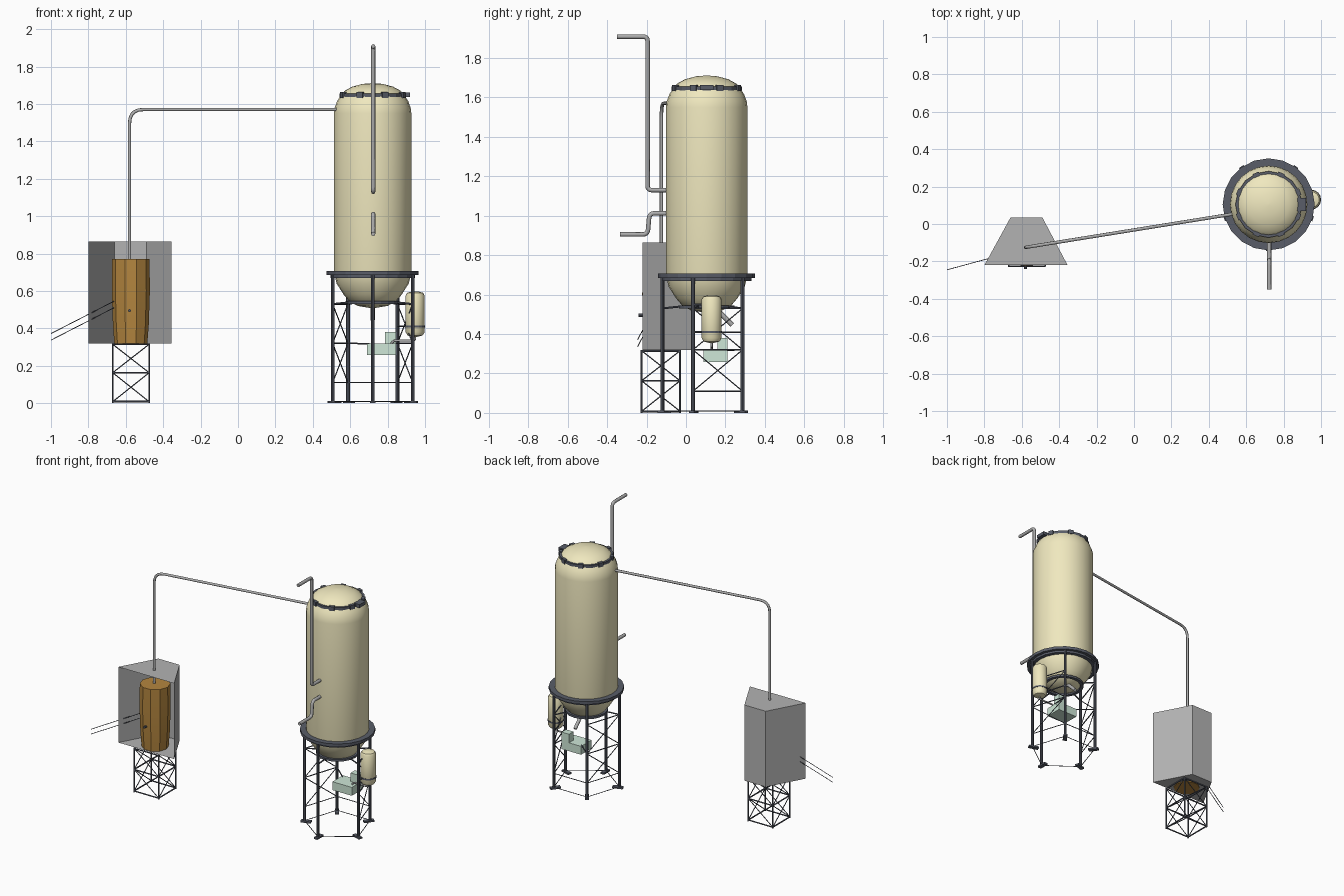
import bpy, bmesh, math
from mathutils import Vector, Matrix

if "Cube" in bpy.data.objects:
    bpy.data.objects.remove(bpy.data.objects["Cube"])

def material(name, r, g, b):
    m = bpy.data.materials.new(name)
    m.diffuse_color = (r, g, b, 1)
    m.use_nodes = True
    m.node_tree.nodes["Principled BSDF"].inputs["Base Color"].default_value = m.diffuse_color
    return m

CREAM = material("cream_paint", 0.87, 0.81, 0.52)
DARK = material("dark_steel", 0.10, 0.11, 0.14)
WOOD = material("brown_wood", 0.46, 0.24, 0.05)
GREEN = material("pale_green", 0.62, 0.80, 0.68)
PIPE = material("pipe_grey", 0.42, 0.42, 0.42)
GREY = material("shelter_grey", 0.45, 0.45, 0.45)

def finish(name, bm, mat, smooth=None):
    me = bpy.data.meshes.new(name)
    bm.to_mesh(me)
    bm.free()
    ob = bpy.data.objects.new(name, me)
    bpy.context.collection.objects.link(ob)
    me.materials.append(mat)
    if smooth:
        bpy.ops.object.select_all(action='DESELECT')
        ob.select_set(True)
        bpy.context.view_layer.objects.active = ob
        bpy.ops.object.shade_smooth_by_angle(angle=math.radians(smooth))
    return ob

def lathe(name, centre, profile, mat, seg=24, smooth=40, closed=False):
    """Spin (radius, z) points about a vertical axis."""
    bm = bmesh.new()
    rings = [[bm.verts.new((centre[0] + r * math.cos(a), centre[1] + r * math.sin(a), z))
              for a in (2 * math.pi * i / seg for i in range(seg))] for r, z in profile]
    pairs = list(zip(rings, rings[1:])) + ([(rings[-1], rings[0])] if closed else [])
    for lo, hi in pairs:
        for i in range(seg):
            j = (i + 1) % seg
            bm.faces.new((lo[i], lo[j], hi[j], hi[i]))
    if not closed:
        bm.faces.new(rings[0][::-1])
        bm.faces.new(rings[-1])
    bmesh.ops.recalc_face_normals(bm, faces=bm.faces)
    return finish(name, bm, mat, smooth)

def rods(name, segments, mat, sides=6):
    """Straight bars: (start, end, radius)."""
    bm = bmesh.new()
    for a, b, r in segments:
        a, b = Vector(a), Vector(b)
        d = b - a
        mx = Matrix.Translation((a + b) / 2) @ d.to_track_quat('Z', 'Y').to_matrix().to_4x4()
        bmesh.ops.create_cone(bm, cap_ends=True, segments=sides, radius1=r, radius2=r,
                              depth=d.length, matrix=mx)
    return finish(name, bm, mat)

def boxes(name, items, mat):
    """Boxes: (centre, size, turn about z)."""
    bm = bmesh.new()
    for c, s, turn in items:
        mx = Matrix.Translation(c) @ Matrix.Rotation(turn, 4, 'Z') @ Matrix.Diagonal((*s, 1))
        bmesh.ops.create_cube(bm, size=1, matrix=mx)
    return finish(name, bm, mat)

def pipe(name, pts, r, bend, mat):
    """Round pipe with rounded corners."""
    pts = [Vector(p) for p in pts]
    path = [pts[0]]
    for p, c, n in zip(pts, pts[1:], pts[2:]):
        a, b = c + (p - c).normalized() * bend, c + (n - c).normalized() * bend
        path += [a.lerp(c, t).lerp(c.lerp(b, t), t) for t in (i / 5 for i in range(6))]
    path.append(pts[-1])
    cu = bpy.data.curves.new(name, 'CURVE')
    cu.dimensions = '3D'
    cu.bevel_depth, cu.bevel_resolution, cu.use_fill_caps = r, 2, True
    sp = cu.splines.new('POLY')
    sp.points.add(len(path) - 1)
    for q, v in zip(sp.points, path):
        q.co = (*v, 1)
    tmp = bpy.data.objects.new(name + "_path", cu)
    me = bpy.data.meshes.new_from_object(tmp)
    bpy.data.objects.remove(tmp)
    bm = bmesh.new()
    bm.from_mesh(me)
    return finish(name, bm, mat, 50)

CX, CY = 0.72, 0.105
C = (CX, CY)

# silo body with domed top and tapered bottom
lathe("silo_body", C, [(0.02, 0.51), (0.08, 0.52), (0.125, 0.545), (0.155, 0.58), (0.193, 0.64),
      (0.207, 0.70), (0.207, 1.55), (0.203, 1.58), (0.19, 1.615), (0.168, 1.65), (0.15, 1.67),
      (0.11, 1.692), (0.055, 1.707), (0.005, 1.711)], CREAM)

# support rings
lathe("main_ring", C, [(0.2, 0.67), (0.226, 0.67), (0.226, 0.685), (0.246, 0.685),
      (0.246, 0.706), (0.2, 0.706)], DARK, 20, None, True)
lathe("lower_ring", C, [(0.118, 0.53), (0.141, 0.53), (0.141, 0.545), (0.118, 0.545)],
      DARK, 20, None, True)
lathe("top_ring", C, [(0.155, 1.636), (0.178, 1.636), (0.178, 1.656), (0.155, 1.656)],
      DARK, 16, None, True)
lugs = []
for i in range(8):
    a = math.pi / 4 * (i + 0.5)
    lugs.append(((CX + 0.171 * math.cos(a), CY + 0.171 * math.sin(a), 1.648), (0.022, 0.035, 0.03), a))
boxes("top_ring_lugs", lugs, DARK)
boxes("top_hatch", [((0.89, CY, 1.65), (0.06, 0.07, 0.024), 0)], DARK)

# five legs with feet, ties and cross braces
def leg_point(k, z, r=0.225):
    a = math.radians(270 + 72 * k)
    return (CX + r * math.cos(a), CY + r * math.sin(a), z)

legs, ties, feet = [], [], []
for k in range(5):
    legs.append((leg_point(k, 0.0), leg_point(k, 0.69), 0.010))
    feet.append((leg_point(k, 0.006, 0.215), (0.07, 0.028, 0.012), math.radians(270 + 72 * k)))
    ties.append((leg_point(k, 0.01), leg_point(k + 1, 0.01), 0.0025))
    if k in (1, 2, 3):
        ties.append((leg_point(k, 0.11), leg_point(k + 1, 0.11), 0.003))
    ties.append((leg_point(k, 0.53), leg_point(k, 0.54, 0.13), 0.005))
    if k in (1, 3):
        for z0, z1 in ((0.11, 0.32), (0.32, 0.53)):
            ties.append((leg_point(k, z0), leg_point(k + 1, z1), 0.003))
            ties.append((leg_point(k + 1, z0), leg_point(k, z1), 0.003))
        for z in (0.32, 0.53):
            ties.append((leg_point(k, z), leg_point(k + 1, z), 0.004))
rods("silo_legs", legs, DARK, 8)
rods("silo_leg_braces", ties, DARK)
boxes("silo_feet", feet, DARK)

# outlet under the silo
pipe("silo_outlet", [(0.72, 0.105, 0.53), (0.72, 0.16, 0.52), (0.72, 0.235, 0.445)], 0.012, 0.02, PIPE)

# small side tank with straps and feed
S = (0.947, 0.13)
lathe("side_tank", S, [(0.012, 0.355), (0.04, 0.362), (0.051, 0.38), (0.051, 0.575), (0.043, 0.59),
      (0.015, 0.598)], CREAM, 16)
lathe("side_tank_strap", S, [(0.049, 0.405), (0.0535, 0.405), (0.0535, 0.415), (0.049, 0.415)],
      DARK, 16, None, True)
rods("side_tank_brackets", [(leg_point(1, z), (0.93, 0.10, z), 0.005) for z in (0.41, 0.55)]
     + [((0.90, 0.13, 0.41), leg_point(2, 0.41), 0.004)], DARK)
pipe("side_tank_feed", [(0.947, 0.13, 0.37), (0.947, 0.13, 0.335), (0.83, 0.13, 0.335),
     (0.81, 0.13, 0.30)], 0.006, 0.015, PIPE)

# control box below the silo
boxes("control_box", [((0.767, 0.15, 0.288), (0.155, 0.12, 0.06), 0),
                      ((0.815, 0.185, 0.345), (0.06, 0.05, 0.07), 0)], GREEN)
rods("control_box_shelf", [((0.845, 0.17, 0.32), leg_point(2, 0.32), 0.004),
                           ((0.70, 0.19, 0.318), leg_point(3, 0.32), 0.004)], DARK)

# pipes on the silo front and the long transfer pipe
pipe("upper_vent_pipe", [(0.723, -0.09, 1.13), (0.723, -0.195, 1.13), (0.723, -0.195, 1.908),
     (0.723, -0.35, 1.908)], 0.0115, 0.022, PIPE)
pipe("lower_vent_pipe", [(0.723, -0.09, 1.012), (0.723, -0.185, 1.012), (0.723, -0.195, 0.905),
     (0.723, -0.335, 0.905)], 0.0115, 0.025, PIPE)
pipe("transfer_pipe", [(-0.58, -0.125, 0.76), (-0.58, -0.125, 1.57), (0.54, 0.055, 1.57)],
     0.009, 0.075, PIPE)

# shelter: open-fronted tapered box
bm = bmesh.new()
plan = [(-0.80, -0.22), (-0.355, -0.22), (-0.49, 0.035), (-0.66, 0.035)]
lo = [bm.verts.new((x, y, 0.32)) for x, y in plan]
hi = [bm.verts.new((x, y, 0.865)) for x, y in plan]
bm.faces.new(lo[::-1])
bm.faces.new(hi)
for i in (1, 2, 3):
    j = (i + 1) % 4
    bm.faces.new((lo[i], lo[j], hi[j], hi[i]))
finish("shelter", bm, GREY)

# wooden barrel with knob
B = (-0.573, -0.125)
lathe("barrel", B, [(0.088, 0.315), (0.096, 0.42), (0.102, 0.60), (0.100, 0.77)], WOOD, 10, 25)
rods("barrel_knob", [((-0.58, -0.2, 0.495), (-0.58, -0.24, 0.495), 0.008)], DARK, 8)

# square lattice stand under the shelter
stand = []
corners = [(-0.67, -0.225), (-0.475, -0.225), (-0.475, -0.03), (-0.67, -0.03)]
levels = (0.008, 0.163, 0.315)
for i in range(4):
    a, b = corners[i], corners[(i + 1) % 4]
    stand.append(((*a, 0), (*a, 0.318), 0.005))
    for z in levels:
        stand.append(((*a, z), (*b, z), 0.005))
    for z0, z1 in zip(levels, levels[1:]):
        stand.append(((*a, z0), (*b, z1), 0.003))
        stand.append(((*b, z0), (*a, z1), 0.003))
rods("lattice_stand", stand, DARK)

# twin guide cables through the shelter side
rods("cables", [((-1.0, -0.245, z), (-0.65, -0.15, z + 0.18), 0.0022) for z in (0.337, 0.372)], DARK)
